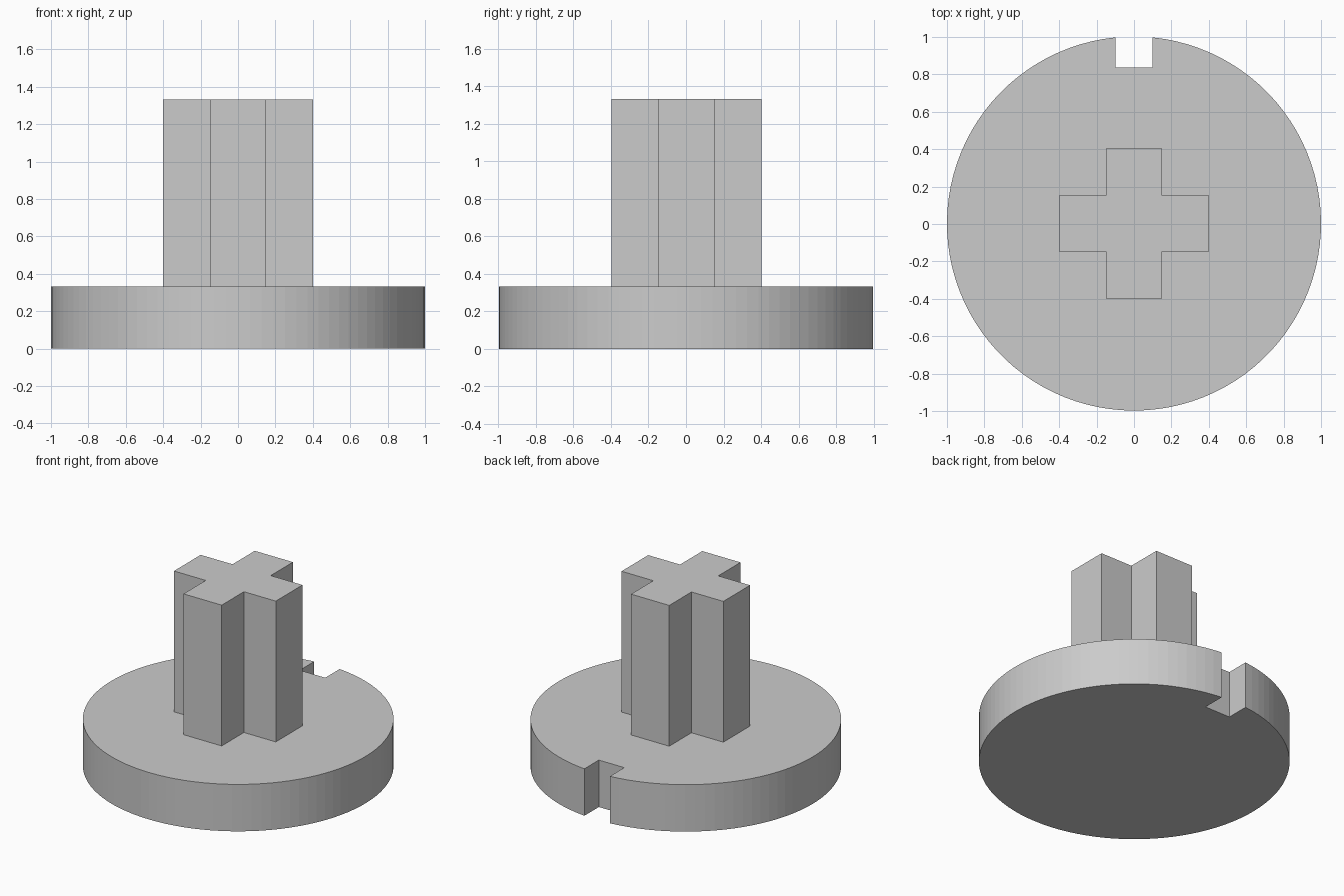
import bpy
import bmesh
from math import asin, cos, sin, pi

default = bpy.data.objects.get("Cube")
if default:
    bpy.data.objects.remove(default, do_unlink=True)

RADIUS = 1.0
BASE_H = 1 / 3
TOP = 4 / 3
SLOT_HALF = 0.1       # half width of the rim slot
SLOT_FLOOR = 0.833    # distance of the slot floor from the axis
ARM, HALF = 0.4, 0.15  # cross arm reach and half thickness
SEGMENTS = 96
Y_SHIFT = (RADIUS - (RADIUS**2 - SLOT_HALF**2) ** 0.5) / 2  # centres the bounds

grey = bpy.data.materials.new("plain grey")
grey.use_nodes = True
color = (0.6, 0.6, 0.6, 1)
grey.diffuse_color = color
grey.node_tree.nodes["Principled BSDF"].inputs["Base Color"].default_value = color


def prism(name, outline, z0, z1):
    """Extrude a counter-clockwise outline from z0 up to z1."""
    bm = bmesh.new()
    face = bm.faces.new([bm.verts.new((x, y + Y_SHIFT, z0)) for x, y in outline])
    top = bmesh.ops.extrude_face_region(bm, geom=[face], use_keep_orig=True)["geom"]
    verts = [v for v in top if isinstance(v, bmesh.types.BMVert)]
    bmesh.ops.translate(bm, verts=verts, vec=(0, 0, z1 - z0))
    bmesh.ops.recalc_face_normals(bm, faces=bm.faces)
    mesh = bpy.data.meshes.new(name)
    bm.to_mesh(mesh)
    bm.free()
    mesh.materials.append(grey)
    obj = bpy.data.objects.new(name, mesh)
    bpy.context.collection.objects.link(obj)
    return obj


# Round base: an arc from one slot edge to the other, closed by the slot
gap = asin(SLOT_HALF / RADIUS)
start, sweep = pi / 2 + gap, 2 * pi - 2 * gap
disc = [(RADIUS * cos(start + sweep * i / SEGMENTS),
         RADIUS * sin(start + sweep * i / SEGMENTS)) for i in range(SEGMENTS + 1)]
disc += [(SLOT_HALF, SLOT_FLOOR), (-SLOT_HALF, SLOT_FLOOR)]
prism("slotted_base", disc, 0, BASE_H)

# Cross shaft: one arm's corners turned through four quarters
cross = []
corners = [(ARM, -HALF), (ARM, HALF), (HALF, HALF)]
for quarter in range(4):
    cross += corners
    corners = [(-y, x) for x, y in corners]
prism("cross_shaft", cross, BASE_H, TOP)
